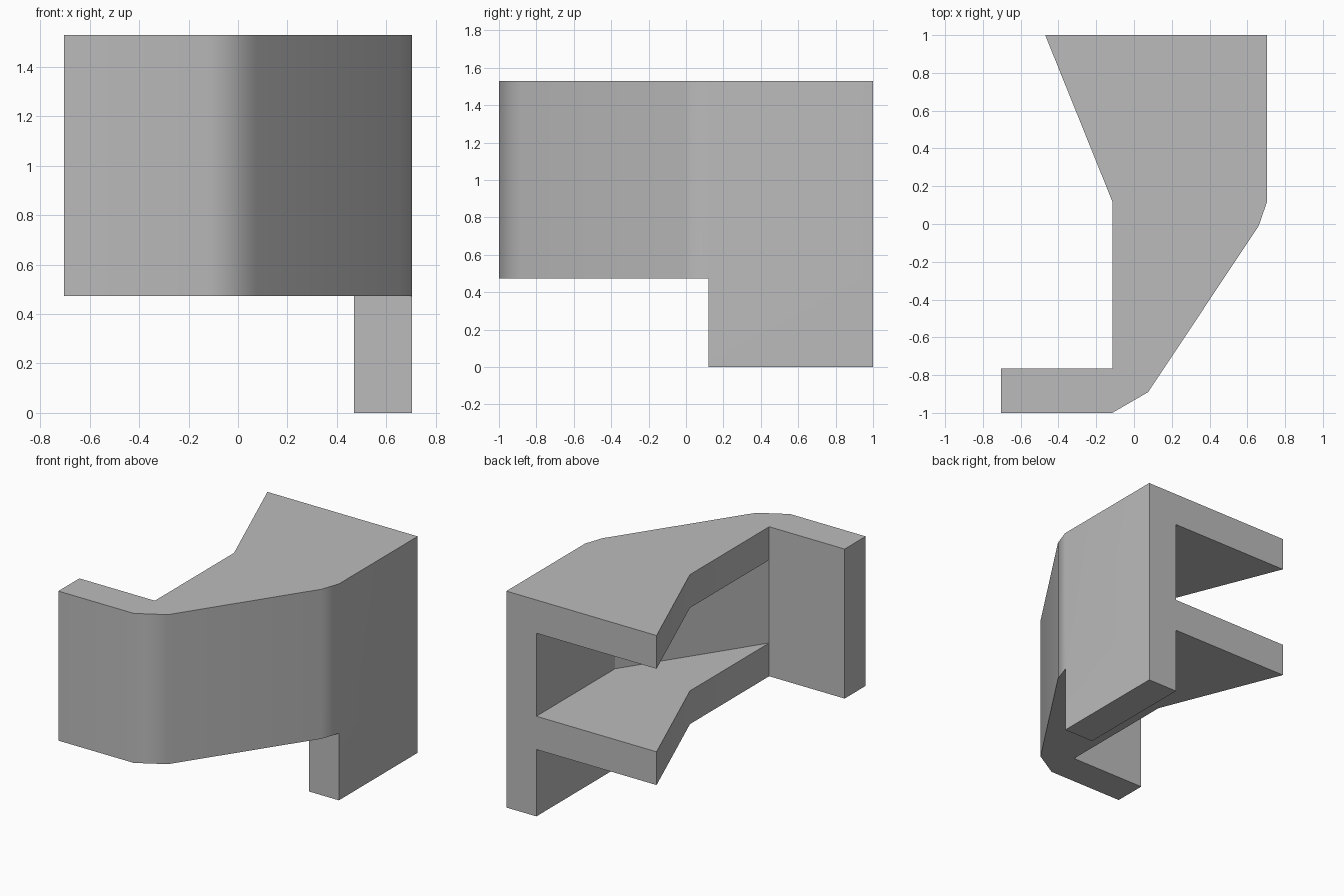
import bpy
import bmesh
import math

old = bpy.data.objects.get("Cube")
if old:
    bpy.data.objects.remove(old, do_unlink=True)

grey = bpy.data.materials.new("light grey")
grey.use_nodes = True
colour = (0.5, 0.5, 0.5, 1)
grey.diffuse_color = colour
grey.node_tree.nodes["Principled BSDF"].inputs["Base Color"].default_value = colour


def prism(name, outline, low, high):
    """Extrude a plan outline between two heights."""
    bm = bmesh.new()
    face = bm.faces.new([bm.verts.new((x, y, low)) for x, y in outline])
    moved = bmesh.ops.extrude_face_region(bm, geom=[face])["geom"]
    top = [v for v in moved if isinstance(v, bmesh.types.BMVert)]
    bmesh.ops.translate(bm, verts=top, vec=(0, 0, high - low))
    bmesh.ops.recalc_face_normals(bm, faces=bm.faces)
    mesh = bpy.data.meshes.new(name)
    bm.to_mesh(mesh)
    bm.free()
    mesh.materials.append(grey)
    obj = bpy.data.objects.new(name, mesh)
    bpy.context.collection.objects.link(obj)
    return obj


def combine(target, other, operation):
    """Apply a boolean and discard the helper."""
    mod = target.modifiers.new(operation, "BOOLEAN")
    mod.operation = operation
    mod.solver = "EXACT"
    mod.object = other
    bpy.context.view_layer.objects.active = target
    bpy.ops.object.modifier_apply(modifier=mod.name)
    bpy.data.objects.remove(other, do_unlink=True)


BASE, TOP, THICK = 0.473, 1.53, 0.235
SIDE, BEND = 0.705, 0.12
INNER = SIDE - THICK
NOTCH = (-0.115, THICK - 1)

# Body: bent outer wall with the shelf outline behind it
outer = [(-SIDE, -1), (-0.115, -1), (0.075, -0.89), (0.66, -0.01), (SIDE, BEND), (SIDE, 1)]
inner = [(-0.47, 1), (-0.115, BEND), NOTCH, (-SIDE, NOTCH[1])]
bracket = prism("bent_bracket", outer + inner, BASE, TOP)

# Open slot between the upper and lower shelves
slot = prism("slot_cutter", [NOTCH, (INNER, BEND), (INNER, 1.2), (-0.9, 1.2), (-0.4, 0)],
             BASE + THICK, TOP - THICK)
slot.hide_render = True
combine(bracket, slot, "DIFFERENCE")

# Leg continuing the rear wall down to the ground
leg = prism("rear_leg", [(INNER, BEND), (SIDE, BEND), (SIDE, 1), (INNER, 1)], 0, BASE)
combine(bracket, leg, "UNION")

# Soft shading over the gentle outer bends, crisp elsewhere
bpy.ops.object.select_all(action="DESELECT")
bracket.select_set(True)
bpy.context.view_layer.objects.active = bracket
bpy.ops.object.shade_smooth_by_angle(angle=math.radians(32))
weighted = bracket.modifiers.new("even_shading", "WEIGHTED_NORMAL")
weighted.keep_sharp = True
